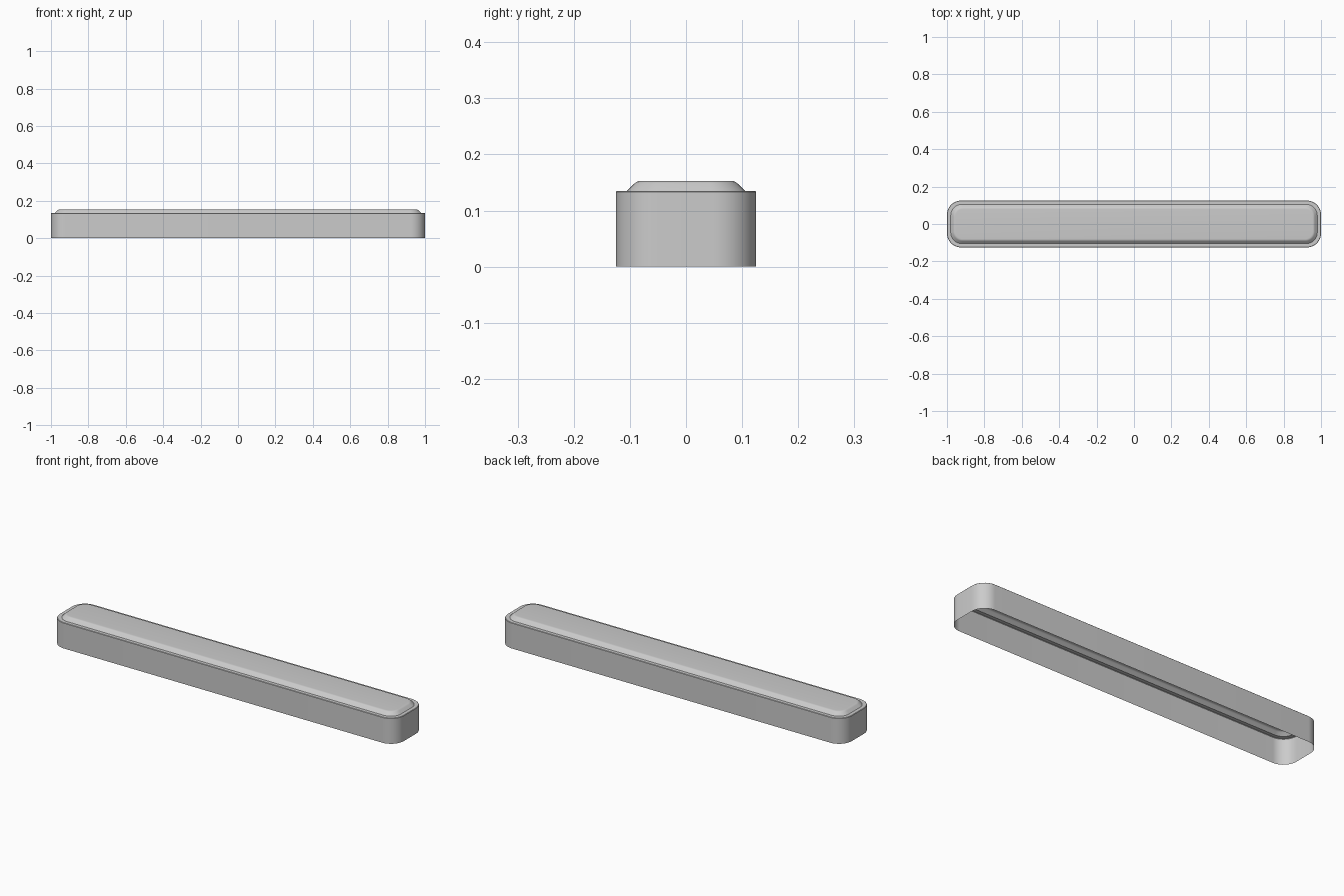
import bpy, bmesh, math

cube = bpy.data.objects.get("Cube")
if cube:
    bpy.data.objects.remove(cube, do_unlink=True)

HALF_X, HALF_Y, CORNER, STEPS = 1.0, 0.125, 0.075, 12

grey = bpy.data.materials.new("light grey")
grey.use_nodes = True
colour = (0.6, 0.6, 0.6, 1)
grey.diffuse_color = colour
grey.node_tree.nodes["Principled BSDF"].inputs["Base Color"].default_value = colour


def rounded_loop(bm, inset, z):
    """Ring of vertices along a rounded rectangle."""
    r = CORNER - inset * 0.75
    cx, cy = HALF_X - inset - r, HALF_Y - inset - r
    ring = []
    for quarter, (sx, sy) in enumerate([(1, 1), (-1, 1), (-1, -1), (1, -1)]):
        for i in range(STEPS + 1):
            a = math.pi / 2 * (quarter + i / STEPS)
            ring.append(bm.verts.new((sx * cx + r * math.cos(a), sy * cy + r * math.sin(a), z)))
    return ring


def shell(name, profile, cap):
    """Skin a stack of (inset, height) rings, open underneath."""
    bm = bmesh.new()
    rings = [rounded_loop(bm, *p) for p in profile]
    for low, high in zip(rings, rings[1:]):
        for i in range(len(low)):
            j = (i + 1) % len(low)
            bm.faces.new((low[i], low[j], high[j], high[i]))
    if cap:
        bm.faces.new(rings[-1])
    mesh = bpy.data.meshes.new(name)
    bm.to_mesh(mesh)
    bm.free()
    mesh.materials.append(grey)
    obj = bpy.data.objects.new(name, mesh)
    bpy.context.collection.objects.link(obj)
    bpy.ops.object.select_all(action="DESELECT")
    obj.select_set(True)
    bpy.context.view_layer.objects.active = obj
    bpy.ops.object.shade_smooth_by_angle(angle=math.radians(35))
    return obj


# Side wall with the flat ledge around its top
shell("wall_and_ledge", [(0, 0), (0, 0.133), (0.002, 0.135), (0.02, 0.135)], False)

# Raised lid: sloped edge rounding over into the flat top
shell("raised_lid", [(0.02, 0.135), (0.033, 0.148), (0.036, 0.1505),
                     (0.04, 0.1525), (0.045, 0.153)], True)
